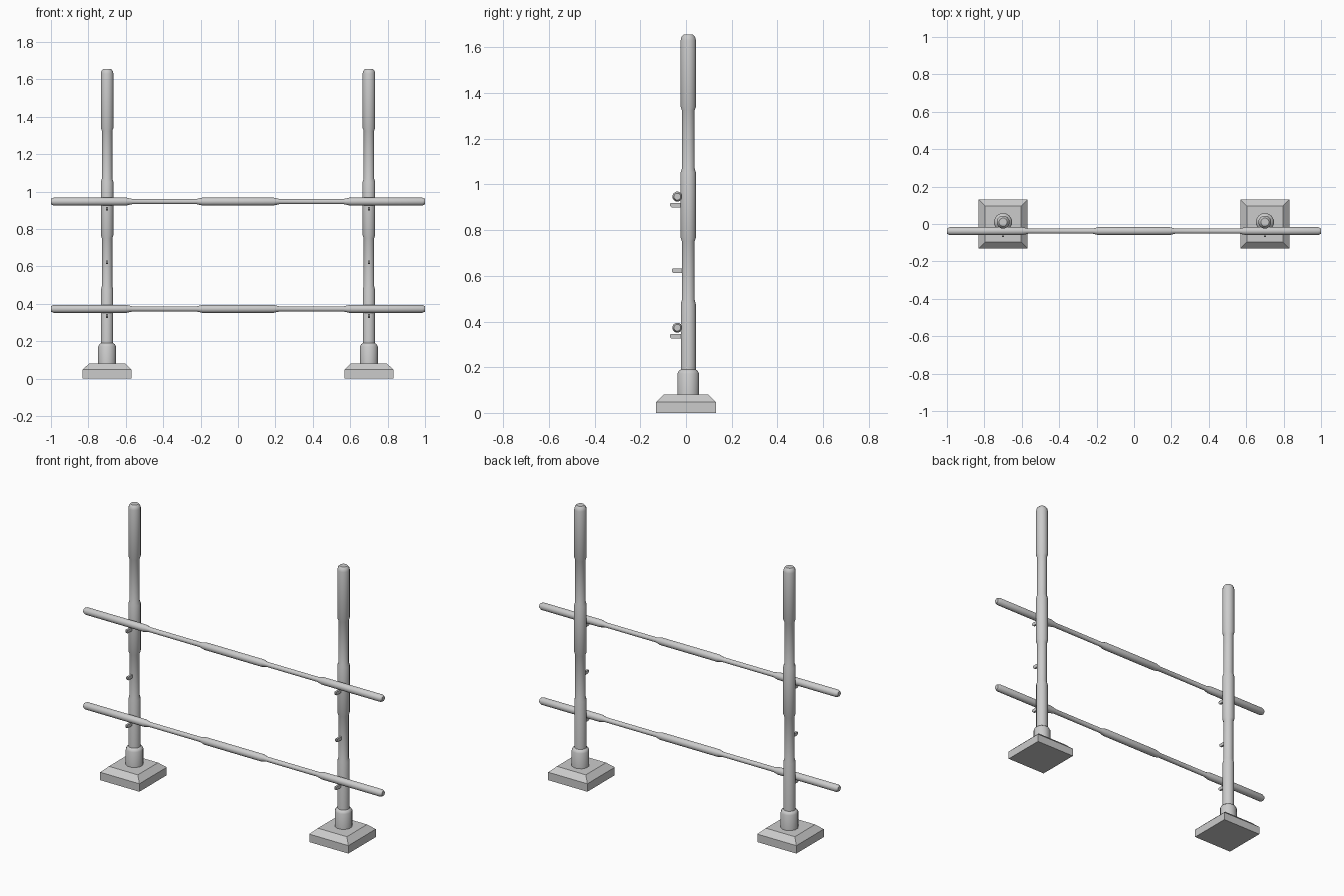
import bpy, bmesh, math
from mathutils import Matrix

if "Cube" in bpy.data.objects:
    bpy.data.objects.remove(bpy.data.objects["Cube"])

POST_X, POST_Y = 0.70, 0.01
RAIL_Y = -0.038


def make_object(name, bm, smooth=True):
    bmesh.ops.recalc_face_normals(bm, faces=bm.faces)
    mesh = bpy.data.meshes.new(name)
    bm.to_mesh(mesh)
    bm.free()
    obj = bpy.data.objects.new(name, mesh)
    bpy.context.collection.objects.link(obj)
    if smooth:
        bpy.ops.object.select_all(action='DESELECT')
        bpy.context.view_layer.objects.active = obj
        obj.select_set(True)
        bpy.ops.object.shade_smooth_by_angle(angle=math.radians(31))
    return obj


def loft(bm, rings):
    """Skin equal-length rings of points and cap both ends."""
    vs = [[bm.verts.new(p) for p in ring] for ring in rings]
    n = len(vs[0])
    for a, b in zip(vs, vs[1:]):
        for i in range(n):
            j = (i + 1) % n
            bm.faces.new((a[i], a[j], b[j], b[i]))
    bm.faces.new(vs[0][::-1])
    bm.faces.new(vs[-1])


def turned(name, profile, matrix, sides=12):
    """Lathe a (radius, height) profile about z, then place it."""
    bm = bmesh.new()
    loft(bm, [[(r * math.cos((i + .5) * math.tau / sides),
                r * math.sin((i + .5) * math.tau / sides), h)
               for i in range(sides)] for r, h in profile])
    bm.transform(matrix)
    return make_object(name, bm)


# profiles as (radius, height)
collar = [(0.049, 0.07), (0.049, 0.172), (0.043, 0.184), (0.034, 0.19)]
shaft = [(0.034, 0.08), (0.034, 0.477), (0.029, 0.495), (0.029, 0.752),
         (0.035, 0.768), (0.035, 1.052), (0.029, 1.07), (0.029, 1.325),
         (0.035, 1.341), (0.035, 1.63), (0.031, 1.646), (0.022, 1.656)]
half_rail = [(0.022, 0.19), (0.0145, 0.22), (0.0145, 0.565), (0.022, 0.598),
             (0.022, 0.985), (0.015, 1.0)]
rail = [(r, -h) for r, h in reversed(half_rail)] + half_rail

for side, sx in (("left", -1), ("right", 1)):
    x = sx * POST_X
    # square foot with sloped upper edges
    bm = bmesh.new()
    loft(bm, [[(x + h * a, h * b, z) for a, b in ((-1, -1), (1, -1), (1, 1), (-1, 1))]
              for h, z in ((0.131, 0), (0.131, 0.048), (0.097, 0.08))])
    make_object(side + "_foot", bm, smooth=False)

    # collar and post
    place = Matrix.Translation((x, POST_Y, 0))
    turned(side + "_collar", collar, place)
    turned(side + "_post", shaft, place)

    # support pegs with a rounded tip
    for label, z, tip in (("lower", 0.335, -0.07), ("middle", 0.622, -0.062),
                          ("upper", 0.909, -0.07)):
        bm = bmesh.new()
        outline = [(0, 0.010), (tip + 0.003, 0.010), (tip, 0.006),
                   (tip, -0.003), (tip + 0.007, -0.010), (0, -0.010)]
        loft(bm, [[(x + dx, y, z + dz) for y, dz in outline] for dx in (-0.006, 0.006)])
        make_object(f"{side}_{label}_peg", bm, smooth=False)

# horizontal rails resting on the pegs
for label, z in (("lower", 0.373), ("upper", 0.947)):
    turned(label + "_rail", rail,
           Matrix.Translation((0, RAIL_Y, z)) @ Matrix.Rotation(math.pi / 2, 4, 'Y'))
